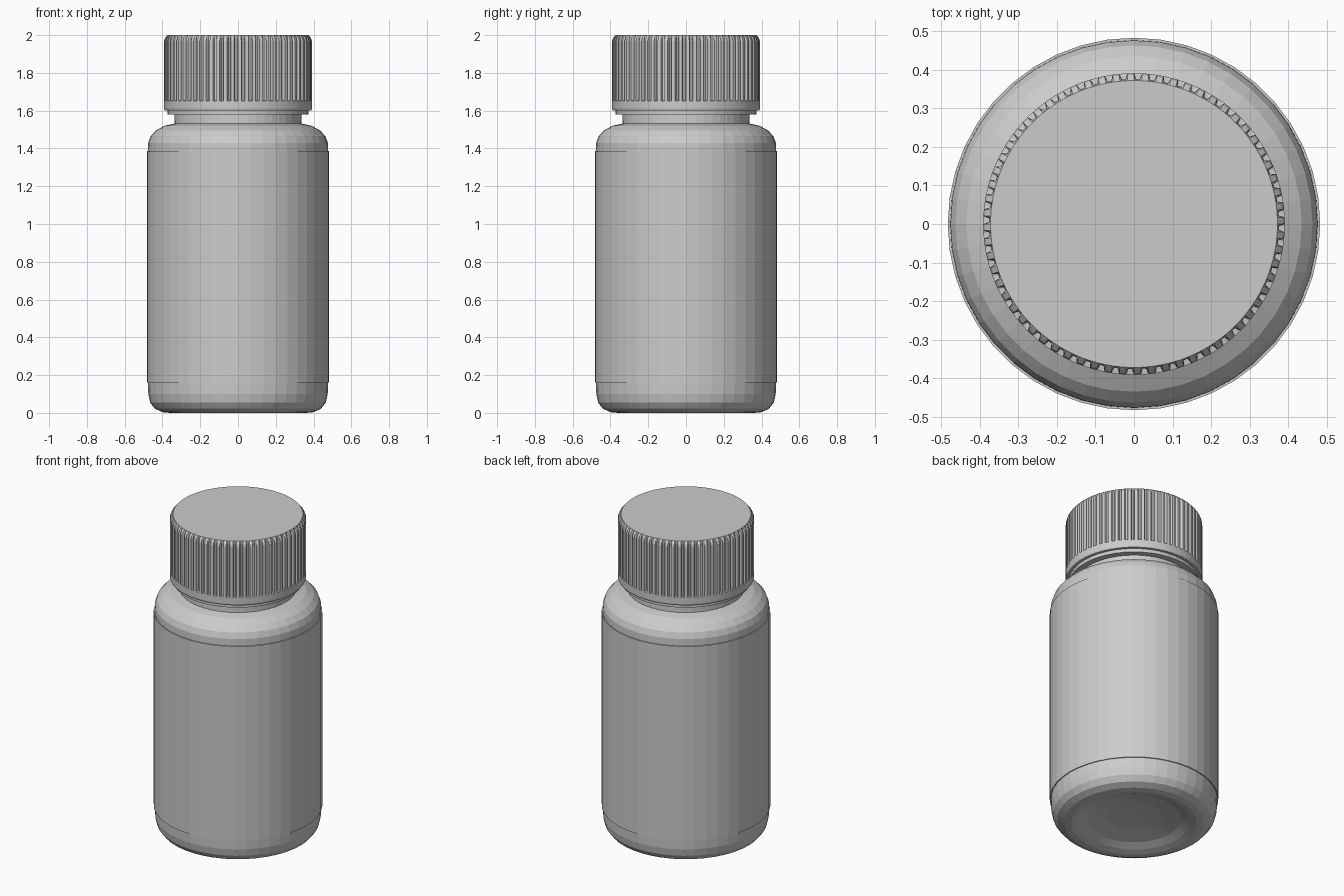
import bpy, bmesh, math

if "Cube" in bpy.data.objects:
    bpy.data.objects.remove(bpy.data.objects["Cube"])

plastic = bpy.data.materials.new("light grey plastic")
plastic.diffuse_color = (0.6, 0.6, 0.59, 1)
plastic.use_nodes = True
plastic.node_tree.nodes["Principled BSDF"].inputs["Base Color"].default_value = plastic.diffuse_color


def lathe(name, profile, columns, closed=False):
    """Spin a profile of (radius, z) or (ridge radius, z, groove radius).
    columns: list of (angle, is_groove). Radius 0 makes a pole."""
    bm = bmesh.new()
    rings = []
    for p in profile:
        r, z = p[0], p[1]
        groove = p[2] if len(p) > 2 else r
        if r == 0:
            rings.append([bm.verts.new((0, 0, z))] * len(columns))
            continue
        ring = []
        for a, g in columns:
            rad = groove if g else r
            ring.append(bm.verts.new((rad * math.cos(a), rad * math.sin(a), z)))
        rings.append(ring)
    pairs = list(zip(rings, rings[1:]))
    if closed:
        pairs.append((rings[-1], rings[0]))
    n = len(columns)
    for low, high in pairs:
        for i in range(n):
            j = (i + 1) % n
            corners = list(dict.fromkeys((low[i], low[j], high[j], high[i])))
            bm.faces.new(corners)
    bmesh.ops.recalc_face_normals(bm, faces=bm.faces)
    mesh = bpy.data.meshes.new(name)
    bm.to_mesh(mesh)
    bm.free()
    mesh.materials.append(plastic)
    obj = bpy.data.objects.new(name, mesh)
    bpy.context.collection.objects.link(obj)
    return obj


SIDES = 44
plain = [(2 * math.pi * i / SIDES, False) for i in range(SIDES)]

# Bottle with a hollowed base, rounded shoulder and neck
lathe("bottle_body", [
    (0, 0.055), (0.16, 0.05), (0.27, 0.03), (0.32, 0.01), (0.36, 0.0),
    (0.40, 0.004), (0.44, 0.022), (0.465, 0.055), (0.475, 0.10),
    (0.477, 0.16), (0.477, 1.39), (0.476, 1.43), (0.463, 1.465),
    (0.435, 1.495), (0.39, 1.52), (0.336, 1.532), (0.334, 1.62),
    (0, 1.62)], plain)

# Wrapped label, slightly proud of the bottle
lathe("label", [(0.474, 0.16), (0.483, 0.16), (0.483, 1.386), (0.474, 1.386)],
      plain, closed=True)

# Tamper ring below the cap
lathe("neck_ring", [(0.32, 1.58), (0.372, 1.58), (0.372, 1.612), (0.32, 1.612)],
      plain, closed=True)

# Cap with evenly spaced vertical ridges
RIBS = 64
step = 2 * math.pi / RIBS
ribbed = []
for i in range(RIBS):
    for offset, groove in ((0, False), (0.45, False), (0.6, True), (0.85, True)):
        ribbed.append(((i + offset) * step, groove))
lathe("ridged_cap", [
    (0, 1.605), (0.38, 1.602), (0.388, 1.602), (0.391, 1.612),
    (0.391, 1.652), (0.391, 1.654, 0.376), (0.391, 1.97, 0.376),
    (0.386, 1.985, 0.376), (0.372, 2.0), (0, 2.0)], ribbed)
